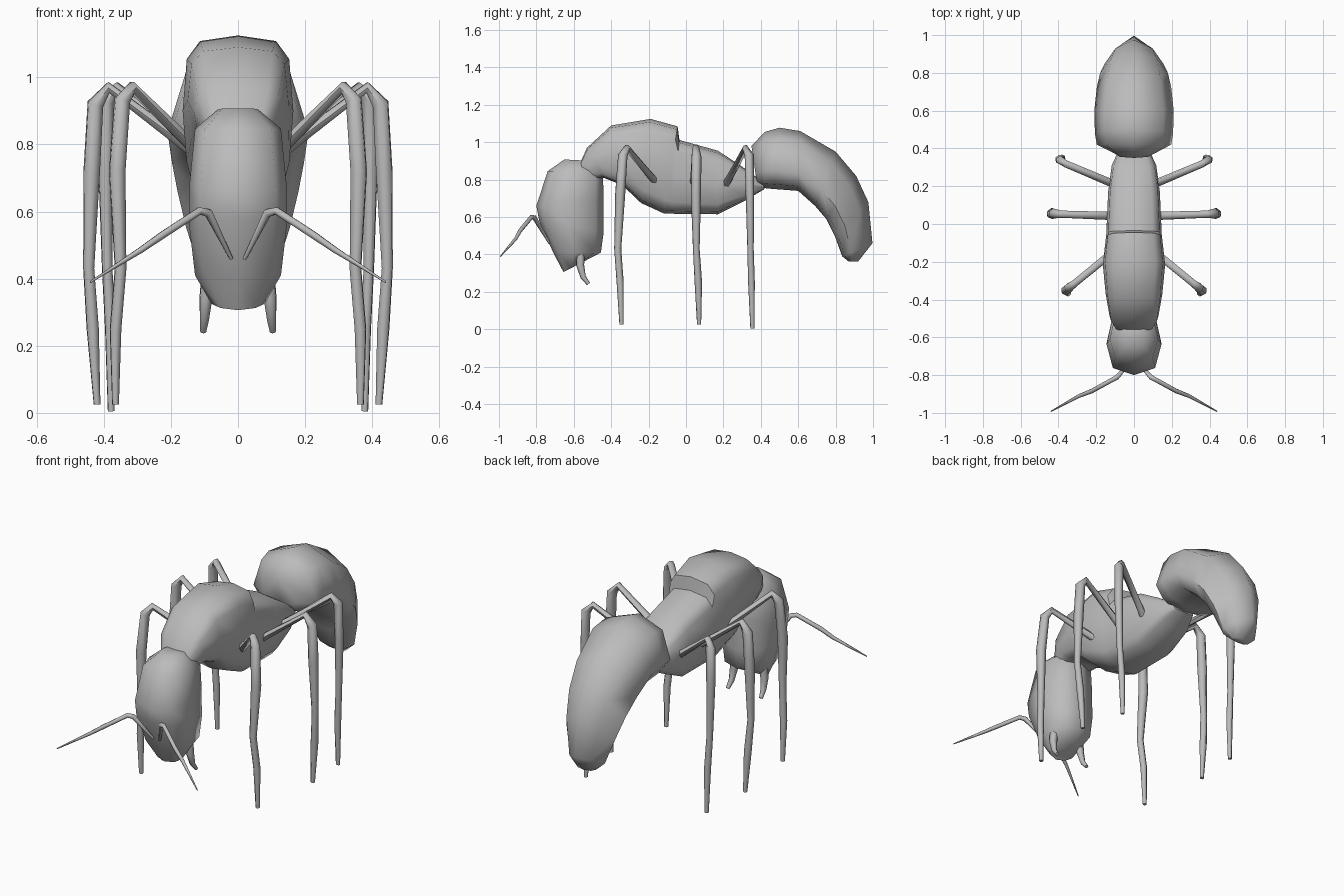
import bpy, bmesh, math
from mathutils import Vector

mat = bpy.data.materials.new("ant grey")
mat.diffuse_color = (0.5, 0.5, 0.5, 1)


def skin(name, rings, angle, mirror=False):
    """Skin a list of point rings into one closed, smoothed object."""
    bm = bmesh.new()
    vr = [[bm.verts.new(p) for p in r] for r in rings]
    n = len(vr[0])
    for a, b in zip(vr, vr[1:]):
        for i in range(n):
            j = (i + 1) % n
            bm.faces.new((a[i], a[j], b[j], b[i]))
    bm.faces.new(vr[0][::-1])
    bm.faces.new(vr[-1])
    bmesh.ops.recalc_face_normals(bm, faces=bm.faces)
    me = bpy.data.meshes.new(name)
    bm.to_mesh(me)
    bm.free()
    me.materials.append(mat)
    ob = bpy.data.objects.new(name, me)
    bpy.context.collection.objects.link(ob)
    bpy.ops.object.select_all(action='DESELECT')
    bpy.context.view_layer.objects.active = ob
    ob.select_set(True)
    bpy.ops.object.shade_smooth_by_angle(angle=math.radians(angle))
    if mirror:
        ob.modifiers.new("Mirror", 'MIRROR').use_mirror_merge = False
    return ob


def body(name, sections, sides, power, widest=0.5, angle=62):
    """Sections: upper (y, z), lower (y, z), half width, optional crest power.
    widest = where the widest line lies between lower (0) and upper (1)."""
    def sp(v, e):
        return math.copysign(abs(v) ** e, v) if abs(v) > 1e-6 else 0.0
    rings = []
    for ty, tz, by, bz, w, *crest in sections:
        hi, lo = Vector((0, ty, tz)), Vector((0, by, bz))
        c = lo.lerp(hi, widest)
        ring = []
        for k in range(sides):
            t = 2 * math.pi * k / sides
            up = math.cos(t) > 0
            e = crest[0] if crest and up else power
            q = sp(math.cos(t), e)
            p = c + ((hi - c) * q if up else (c - lo) * q)
            ring.append(p + Vector((w * sp(math.sin(t), e), 0, 0)))
        rings.append(ring)
    return skin(name, rings, angle)


def limb(name, pts, sides=6):
    """Tapered tube through (x, y, z, radius), mirrored across x."""
    ps = [Vector(p[:3]) for p in pts]
    rings, ref = [], Vector((0.1, 1, 0.05))
    for i, p in enumerate(ps):
        d0 = (p - ps[max(i - 1, 0)]).normalized()
        d1 = (ps[min(i + 1, len(ps) - 1)] - p).normalized()
        d = (d0 + d1).normalized()
        u = (ref - d * ref.dot(d)).normalized()
        v = d.cross(u)
        r = pts[i][3]
        rings.append([p + (u * math.cos(a) + v * math.sin(a)) * r
                      for a in (2 * math.pi * k / sides for k in range(sides))])
    return skin(name, rings, 65, True)


# Head, from crown down to the mouth (upper point = face side)
body("head", [
    (-0.65, 0.908, -0.50, 0.90, 0.06),
    (-0.74, 0.845, -0.445, 0.85, 0.128),
    (-0.80, 0.66, -0.44, 0.70, 0.145),
    (-0.785, 0.58, -0.44, 0.52, 0.145),
    (-0.71, 0.41, -0.455, 0.41, 0.128),
    (-0.655, 0.306, -0.57, 0.35, 0.08, 1.2)], 8, 0.75, 0.55)

# Thorax with the step behind the front hump
body("thorax", [
    (-0.57, 0.88, -0.50, 0.80, 0.10),
    (-0.53, 0.97, -0.44, 0.81, 0.13),
    (-0.40, 1.09, -0.34, 0.77, 0.15),
    (-0.19, 1.125, -0.24, 0.675, 0.165),
    (-0.045, 1.085, -0.12, 0.62, 0.15),
    (-0.035, 1.012, -0.08, 0.618, 0.147),
    (0.17, 0.955, 0.17, 0.615, 0.137),
    (0.30, 0.87, 0.32, 0.69, 0.118),
    (0.41, 0.79, 0.42, 0.75, 0.07)], 12, 0.54, 0.5, 50)

# Abdomen curling down at the rear, widest low on its sides, crested tip
body("abdomen", [
    (0.35, 0.98, 0.38, 0.775, 0.10),
    (0.42, 1.055, 0.42, 0.755, 0.197),
    (0.50, 1.078, 0.47, 0.75, 0.207),
    (0.61, 1.06, 0.60, 0.74, 0.21),
    (0.80, 0.95, 0.69, 0.66, 0.197, 1.0),
    (0.91, 0.82, 0.75, 0.59, 0.18, 1.15),
    (0.975, 0.68, 0.795, 0.50, 0.155, 1.3),
    (0.997, 0.46, 0.835, 0.39, 0.11, 1.5),
    (0.92, 0.362, 0.87, 0.362, 0.055)], 8, 0.85, 0.3)

# Three pairs of legs: hip, knee, shin, ankle bend, foot
limb("front_legs", [
    (0.10, -0.14, 0.76, 0.022), (0.315, -0.315, 0.97, 0.019),
    (0.345, -0.338, 0.93, 0.026), (0.36, -0.352, 0.72, 0.027),
    (0.35, -0.365, 0.43, 0.019), (0.365, -0.352, 0.25, 0.019),
    (0.365, -0.345, 0.025, 0.011)])
limb("middle_legs", [
    (0.10, 0.042, 0.755, 0.022), (0.385, 0.052, 0.97, 0.019),
    (0.425, 0.056, 0.92, 0.027), (0.436, 0.053, 0.72, 0.027),
    (0.445, 0.055, 0.43, 0.018), (0.433, 0.066, 0.25, 0.020),
    (0.42, 0.07, 0.025, 0.011)])
limb("rear_legs", [
    (0.08, 0.20, 0.75, 0.022), (0.36, 0.318, 0.968, 0.019),
    (0.39, 0.338, 0.93, 0.025), (0.395, 0.342, 0.72, 0.023),
    (0.39, 0.345, 0.43, 0.017), (0.38, 0.35, 0.25, 0.018),
    (0.378, 0.355, 0.005, 0.011)])

# Elbowed antennae
limb("antennae", [
    (0.02, -0.73, 0.46, 0.006), (0.088, -0.81, 0.596, 0.014),
    (0.115, -0.825, 0.602, 0.012), (0.225, -0.885, 0.53, 0.012),
    (0.29, -0.91, 0.485, 0.010), (0.44, -0.992, 0.39, 0.003)])

# Short hooked mandibles
limb("mandibles", [
    (0.085, -0.565, 0.44, 0.024), (0.096, -0.565, 0.34, 0.021),
    (0.100, -0.55, 0.28, 0.015), (0.104, -0.522, 0.243, 0.010)])
